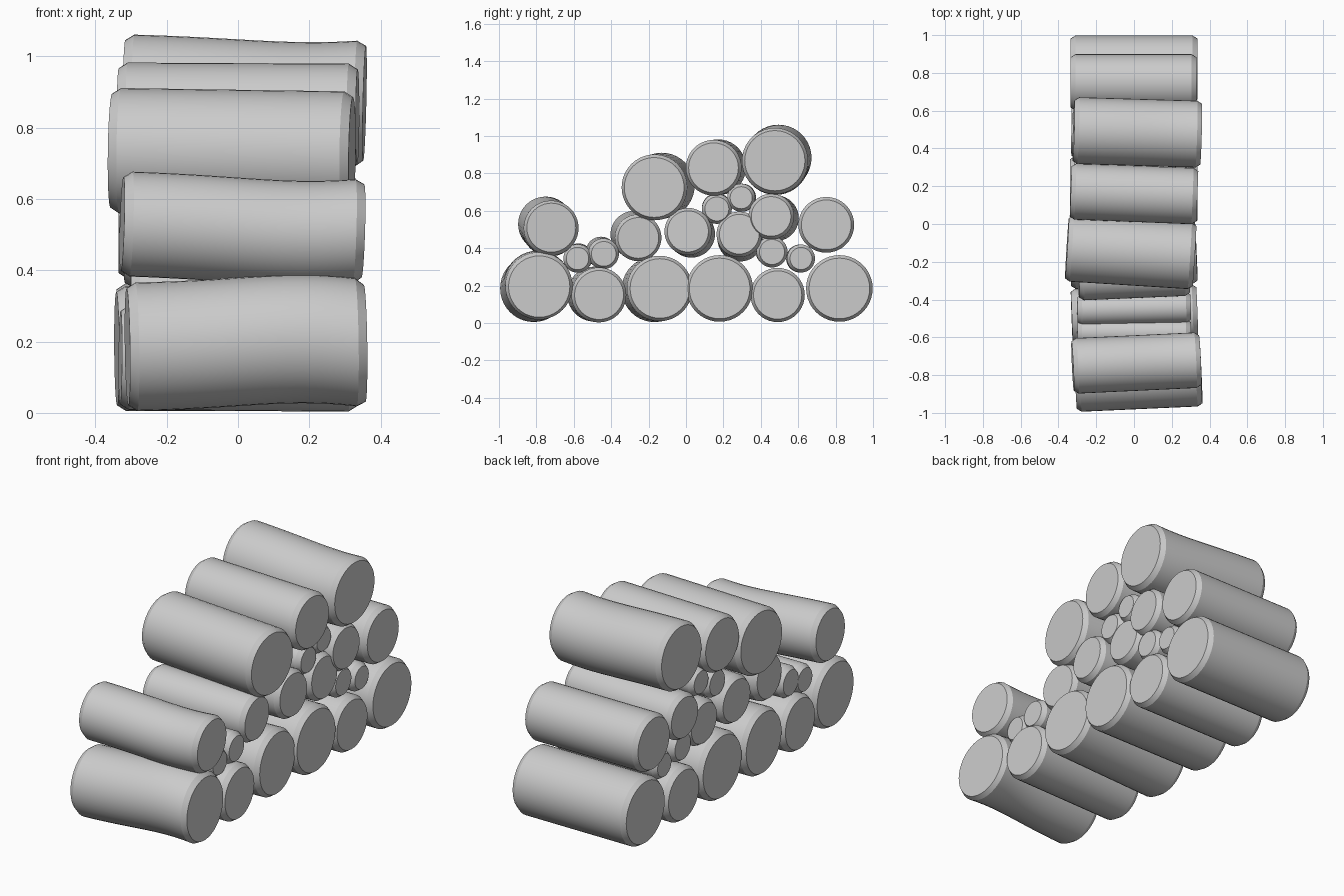
import bpy, bmesh, math
from mathutils import Vector, Matrix

cube = bpy.data.objects.get("Cube")
if cube:
    bpy.data.objects.remove(cube, do_unlink=True)

# single plain grey for every log
mat = bpy.data.materials.new("log_grey")
mat.use_nodes = True
GREY = (0.6, 0.6, 0.6, 1)
mat.diffuse_color = GREY
mat.node_tree.nodes["Principled BSDF"].inputs["Base Color"].default_value = GREY

SIDES = 40
STEPS = 12
CHAMFER = 0.025
CHAMFER_R = 0.016


def log(name, near, far, r, x0, x1, bend=0.0):
    """Log along x from far (y, z) at x0 to near (y, z) at x1, bowed vertically."""
    a, b = Vector((x0, *far)), Vector((x1, *near))
    axis = b - a
    length = axis.length
    rot = axis.to_track_quat('Z', 'Y').to_matrix().to_4x4()
    stations = [(0, r - CHAMFER_R)]
    inner = length - 2 * CHAMFER
    stations += [((CHAMFER + inner * i / STEPS) / length, r) for i in range(STEPS + 1)]
    stations += [(1, r - CHAMFER_R)]
    bm = bmesh.new()
    rings = []
    for u, rad in stations:
        centre = a + axis * u
        centre.z += bend * math.sin(math.pi * u * u)
        m = Matrix.Translation(centre) @ rot
        rings.append([bm.verts.new(m @ Vector((rad * math.cos(t), rad * math.sin(t), 0)))
                      for t in (2 * math.pi * k / SIDES for k in range(SIDES))])
    for lo, hi in zip(rings, rings[1:]):
        for k in range(SIDES):
            j = (k + 1) % SIDES
            bm.faces.new((lo[k], lo[j], hi[j], hi[k]))
    bm.faces.new(rings[0][::-1])
    bm.faces.new(rings[-1])
    bmesh.ops.recalc_face_normals(bm, faces=bm.faces)
    me = bpy.data.meshes.new(name)
    bm.to_mesh(me)
    bm.free()
    me.materials.append(mat)
    ob = bpy.data.objects.new(name, me)
    bpy.context.collection.objects.link(ob)
    bpy.ops.object.select_all(action='DESELECT')
    ob.select_set(True)
    bpy.context.view_layer.objects.active = ob
    bpy.ops.object.shade_smooth_by_angle(angle=math.radians(25))


# bottom row
log("bottom_log_front", (-.785, .195), (-.815, .185), .18, -.31, .355, .015)
log("bottom_log_second", (-.465, .15), (-.49, .155), .147, -.33, .335)
log("bottom_log_third", (-.14, .185), (-.17, .18), .175, -.34, .33)
log("bottom_log_fourth", (.18, .185), (.18, .185), .178, -.34, .335)
log("bottom_log_fifth", (.49, .15), (.49, .15), .145, -.33, .33)
log("bottom_log_back", (.82, .185), (.82, .185), .178, -.335, .335)

# middle row
log("middle_log_front", (-.72, .51), (-.752, .53), .147, -.325, .35, -.012)
log("middle_log_second", (-.255, .455), (-.28, .475), .125, -.295, .29)
log("middle_log_third", (.01, .49), (.03, .475), .126, -.32, .32)
log("middle_log_fourth", (.285, .475), (.29, .45), .122, -.31, .31)
log("middle_log_fifth", (.455, .57), (.482, .56), .122, -.33, .32)
log("middle_log_back", (.75, .525), (.75, .525), .149, -.335, .33)

# thin logs filling the gaps
log("thin_log_front", (-.58, .345), (-.575, .35), .076, -.3, .3)
log("thin_log_second", (-.44, .37), (-.455, .38), .082, -.3, .3)
log("thin_log_third", (.165, .61), (.165, .615), .08, -.3, .3)
log("thin_log_fourth", (.295, .67), (.3, .67), .075, -.3, .3)
log("thin_log_fifth", (.46, .38), (.455, .385), .083, -.3, .3)
log("thin_log_back", (.615, .345), (.61, .345), .075, -.3, .3)

# top row
log("top_log_front", (-.17, .725), (-.128, .735), .176, -.355, .32)
log("top_log_middle", (.147, .83), (.173, .833), .149, -.335, .335)
log("top_log_back", (.475, .868), (.495, .884), .177, -.32, .355, -.01)
